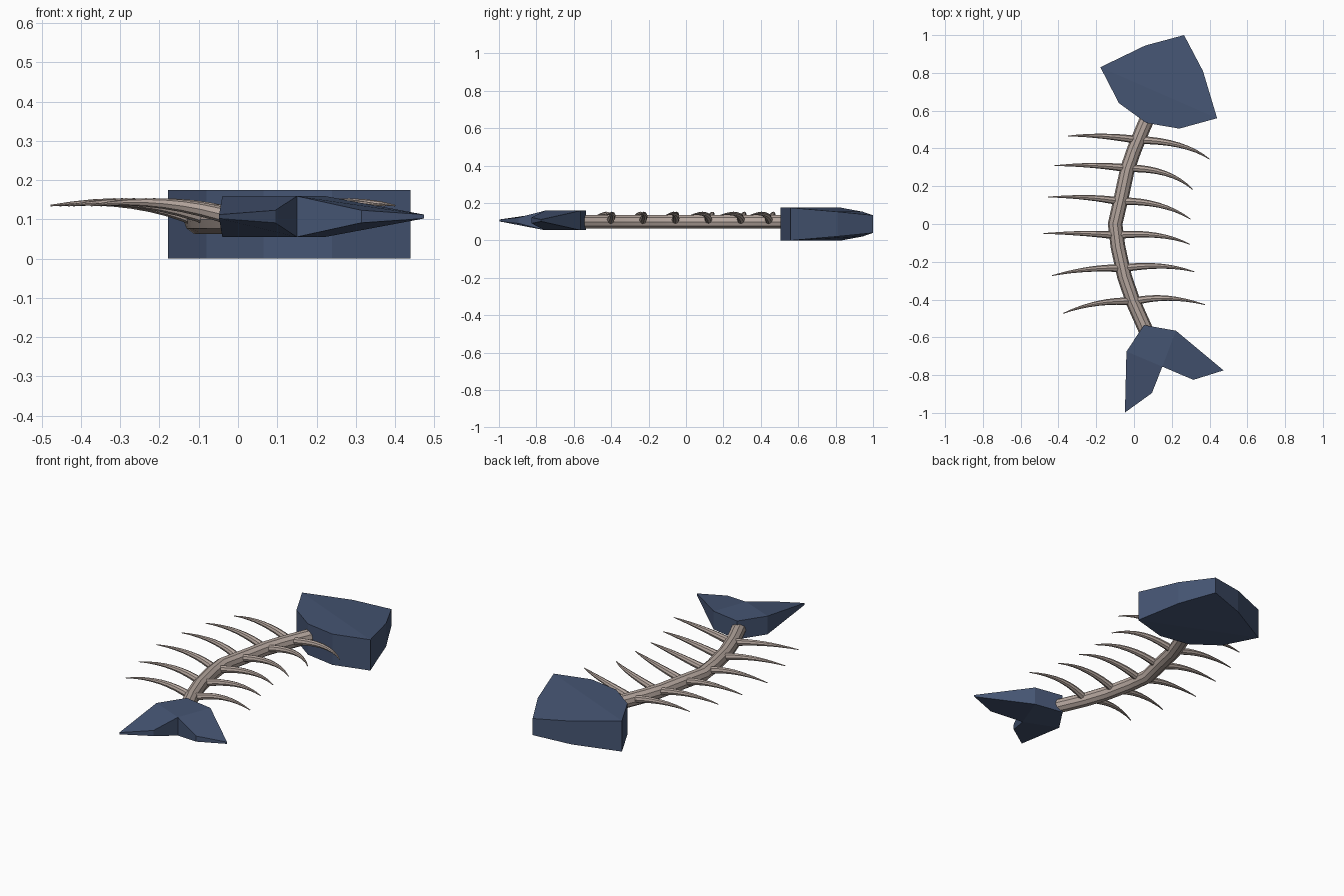
import bpy, bmesh
from mathutils import Vector

if "Cube" in bpy.data.objects:
    bpy.data.objects.remove(bpy.data.objects["Cube"])


def material(name, rgb):
    m = bpy.data.materials.new(name)
    m.diffuse_color = (*rgb, 1)
    m.use_nodes = True
    m.node_tree.nodes["Principled BSDF"].inputs["Base Color"].default_value = m.diffuse_color
    return m


BLUE = material("slate_blue", (0.06, 0.09, 0.17))
BONE = material("bone", (0.46, 0.38, 0.34))


def slab(name, outline, zc, caps):
    """Flat body: outline of (x, y, half height), caps = index groups for top and bottom."""
    bm = bmesh.new()
    top = [bm.verts.new((x, y, zc + h)) for x, y, h in outline]
    bot = [bm.verts.new((x, y, zc - h)) for x, y, h in outline]
    n = len(outline)
    for i in range(n):
        j = (i + 1) % n
        bm.faces.new((top[i], top[j], bot[j], bot[i]))
    for cap in caps:
        bm.faces.new([top[i] for i in cap])
        bm.faces.new([bot[i] for i in reversed(cap)])
    bmesh.ops.recalc_face_normals(bm, faces=bm.faces)
    me = bpy.data.meshes.new(name)
    bm.to_mesh(me)
    bm.free()
    me.materials.append(BLUE)
    ob = bpy.data.objects.new(name, me)
    bpy.context.collection.objects.link(ob)


def tube(name, pts, radii, res):
    """Round tube along points, turned into a smooth mesh."""
    cu = bpy.data.curves.new(name, 'CURVE')
    cu.dimensions = '3D'
    cu.bevel_depth = 1.0
    cu.bevel_resolution = res
    cu.use_fill_caps = True
    sp = cu.splines.new('POLY')
    sp.points.add(len(pts) - 1)
    for p, co, r in zip(sp.points, pts, radii):
        p.co = (*co, 1)
        p.radius = r
    cu.materials.append(BONE)
    ob = bpy.data.objects.new(name, cu)
    bpy.context.collection.objects.link(ob)
    bpy.ops.object.select_all(action='DESELECT')
    ob.select_set(True)
    bpy.context.view_layer.objects.active = ob
    bpy.ops.object.convert(target='MESH')
    bpy.ops.object.shade_smooth_by_angle()


# head: full height at the back, narrowing in height to the snout
H = 0.0875
slab("head", [(0.265, 1.0, 0.047), (0.06, 0.945, 0.066), (-0.178, 0.83, H),
              (-0.08, 0.64, H), (0.065, 0.535, H), (0.24, 0.505, H),
              (0.44, 0.56, H), (0.365, 0.81, 0.066)],
     0.0875, [(2, 3, 4, 5, 6), (0, 1, 2, 6, 7)])

# tail: thick root with two fins thinning to their tips
T = 0.052
slab("tail_fin", [(0.053, -0.535, T), (-0.04, -0.675, T), (-0.048, -0.998, 0.005),
                  (0.095, -0.895, 0.016), (0.15, -0.755, T), (0.314, -0.825, 0.016),
                  (0.474, -0.775, 0.005), (0.222, -0.565, T)],
     0.107, [(0, 1, 4, 7), (1, 2, 3, 4), (4, 5, 6, 7)])

# spine
spine = [(0.08, 0.58), (0.045, 0.5), (0.0, 0.39), (-0.035, 0.29), (-0.065, 0.15), (-0.1, 0.0),
         (-0.085, -0.12), (-0.05, -0.28), (-0.005, -0.41), (0.075, -0.59)]
tube("spine", [(x, y, 0.1) for x, y in spine], [0.039] * len(spine), 3)

# ribs: spine point, then middle and tip on each side
ribs = [((0.02, 0.445), (-0.17, 0.465), (-0.35, 0.466), (0.24, 0.417), (0.40, 0.343)),
        ((-0.035, 0.295), (-0.22, 0.31), (-0.42, 0.309), (0.165, 0.268), (0.31, 0.183)),
        ((-0.08, 0.12), (-0.25, 0.14), (-0.455, 0.143), (0.13, 0.10), (0.30, 0.025)),
        ((-0.10, -0.06), (-0.27, -0.05), (-0.478, -0.05), (0.12, -0.06), (0.295, -0.107)),
        ((-0.06, -0.235), (-0.24, -0.24), (-0.433, -0.273), (0.14, -0.223), (0.32, -0.253)),
        ((0.0, -0.41), (-0.19, -0.42), (-0.375, -0.473), (0.18, -0.393), (0.375, -0.427))]
STEPS = 8
for i, (root, lm, lt, rm, rt) in enumerate(ribs, 1):
    for side, mid, tip in (("left", lm, lt), ("right", rm, rt)):
        a, m, b = Vector((*root, 0.1)), Vector((*mid, 0.14)), Vector((*tip, 0.135))
        pts, radii = [], []
        for k in range(STEPS + 1):
            t = k / STEPS
            # parabola through root, middle and tip
            pts.append(a * (1 - t) * (1 - 2 * t) + m * 4 * t * (1 - t) + b * t * (2 * t - 1))
            radii.append(0.002 + 0.019 * (1 - t ** 1.3))
        tube(f"rib_{side}_{i}", pts, radii, 2)
